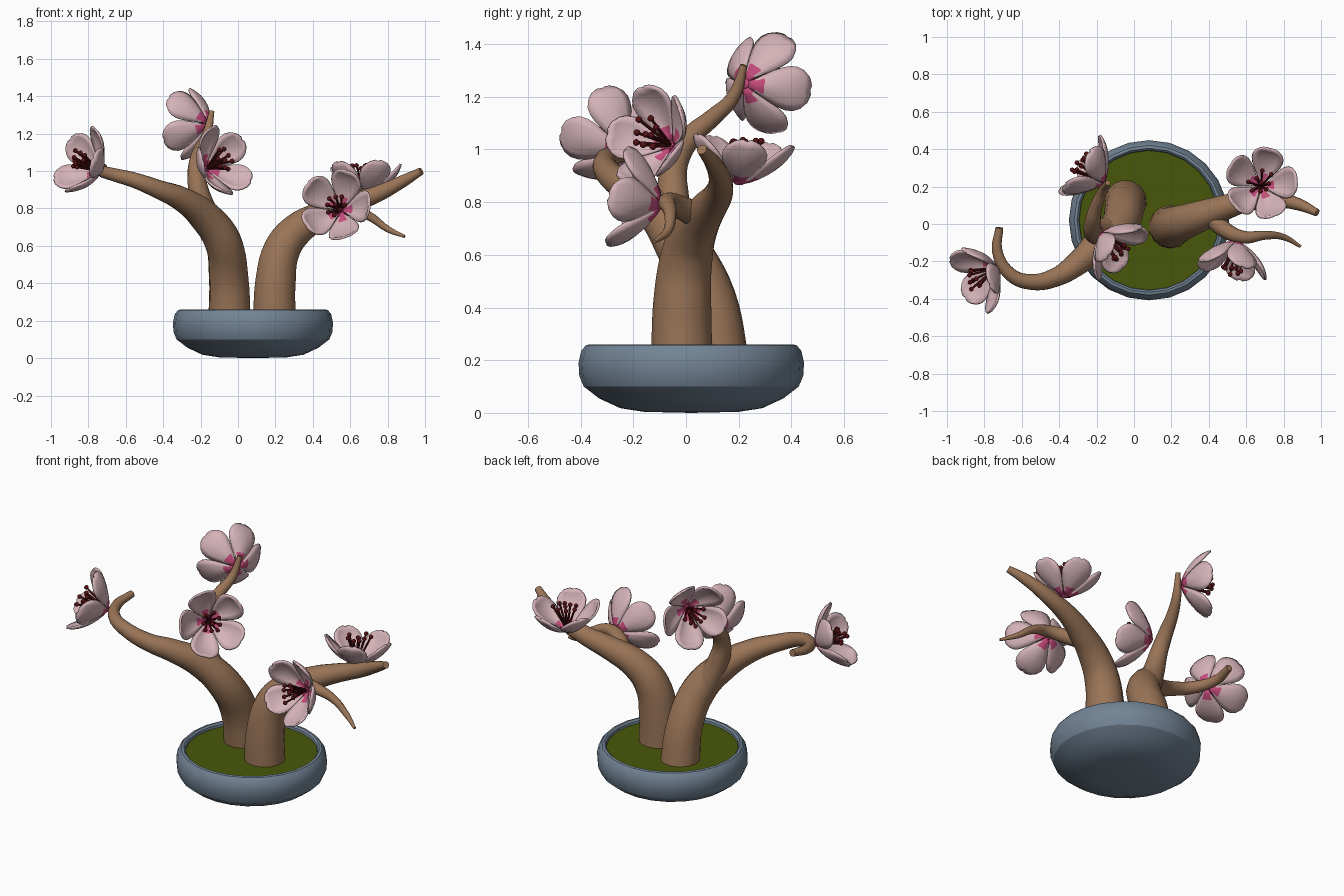
import bpy, bmesh, math, random
from mathutils import Vector, Matrix

random.seed(4)
if "Cube" in bpy.data.objects:
    bpy.data.objects.remove(bpy.data.objects["Cube"])


def material(name, rgb):
    m = bpy.data.materials.new(name)
    m.use_nodes = True
    m.diffuse_color = (*rgb, 1)
    m.node_tree.nodes["Principled BSDF"].inputs["Base Color"].default_value = (*rgb, 1)
    return m


GLAZE = material("blue grey glaze", (.17, .23, .30))
MOSS = material("moss green", (.065, .095, .003))
BARK = material("brown bark", (.32, .175, .095))
PETAL = material("pale pink petal", (.66, .45, .48))
HEART = material("deep pink heart", (.56, .07, .20))
STAMEN = material("dark red stamen", (.09, .006, .008))


def activate(obj):
    bpy.ops.object.select_all(action='DESELECT')
    obj.select_set(True)
    bpy.context.view_layer.objects.active = obj


def smooth(obj, angle=40):
    activate(obj)
    bpy.ops.object.shade_smooth_by_angle(angle=math.radians(angle))


def mesh_object(name, bm, mats):
    me = bpy.data.meshes.new(name)
    bm.to_mesh(me)
    bm.free()
    for m in mats:
        me.materials.append(m)
    obj = bpy.data.objects.new(name, me)
    bpy.context.collection.objects.link(obj)
    return obj


def lathe(name, profile, centre, mat, sides=24):
    bm = bmesh.new()
    pts = [bm.verts.new((r, 0, z)) for r, z in profile]
    edges = [bm.edges.new(p) for p in zip(pts, pts[1:])]
    bmesh.ops.spin(bm, geom=pts + edges, cent=(0, 0, 0), axis=(0, 0, 1),
                   angle=math.tau, steps=sides, use_duplicate=False)
    bmesh.ops.remove_doubles(bm, verts=bm.verts, dist=.0005)
    bmesh.ops.recalc_face_normals(bm, faces=bm.faces)
    obj = mesh_object(name, bm, [mat])
    obj.location = centre
    smooth(obj, 35)


def branch(name, path):
    """Tapering round limb; each point is x, y, z, radius."""
    cu = bpy.data.curves.new(name, 'CURVE')
    cu.dimensions = '3D'
    cu.bevel_depth = 1
    cu.bevel_resolution = 5
    cu.resolution_u = 5
    cu.use_fill_caps = True
    sp = cu.splines.new('BEZIER')
    sp.bezier_points.add(len(path) - 1)
    for bp, (x, y, z, r) in zip(sp.bezier_points, path):
        bp.co = (x, y, z)
        bp.radius = r
        bp.handle_left_type = bp.handle_right_type = 'AUTO'
    cu.materials.append(BARK)
    obj = bpy.data.objects.new(name, cu)
    bpy.context.collection.objects.link(obj)
    activate(obj)
    bpy.ops.object.convert(target='MESH')
    smooth(bpy.context.object, 50)


WIDTHS = [.008, .022, .041, .059, .074, .083, .083, .072, .048]
COLS = 6


def petal_point(row, col):
    u = 2 * col / COLS - 1
    v = row / (len(WIDTHS) - 1)
    # rounded end with a small notch in the middle
    v *= 1 - .07 * u * u - (.035 if col == COLS // 2 else 0)
    radius = .012 + .178 * math.sin(v * 1.4) / math.sin(1.4)
    height = .165 * v ** 1.35
    cup = .025 * u * u * math.sin(math.pi * v)
    return Vector((radius - cup * .6, u * WIDTHS[row], height + cup * .8))


def flower(name, base, axis, spin):
    place = (Matrix.Translation(base)
             @ Vector(axis).to_track_quat('Z', 'Y').to_matrix().to_4x4()
             @ Matrix.Rotation(math.radians(spin), 4, 'Z'))
    # five cupped petals with a star-shaped heart
    bm = bmesh.new()
    for k in range(5):
        turn = Matrix.Rotation(k * math.tau / 5, 4, 'Z')
        grid = [[bm.verts.new(turn @ petal_point(r, c)) for c in range(COLS + 1)]
                for r in range(len(WIDTHS))]
        for r in range(len(WIDTHS) - 1):
            for c in range(COLS):
                f = bm.faces.new((grid[r][c], grid[r + 1][c],
                                  grid[r + 1][c + 1], grid[r][c + 1]))
                middle = abs(c + .5 - COLS / 2) < 2
                f.material_index = int(r < 1 or (r == 1 and middle))
    bmesh.ops.recalc_face_normals(bm, faces=bm.faces)
    petals = mesh_object(name + "_petals", bm, [PETAL, HEART])
    petals.matrix_world = place
    mod = petals.modifiers.new("thickness", 'SOLIDIFY')
    mod.thickness = .012
    mod.offset = 0
    smooth(petals)

    # base button and stamens with round tips
    bm = bmesh.new()
    bmesh.ops.create_icosphere(bm, subdivisions=2, radius=.022,
                               matrix=Matrix.Diagonal((1, 1, .5, 1)))
    button = mesh_object(name + "_heart", bm, [HEART])
    button.matrix_world = place
    smooth(button)
    bm = bmesh.new()
    for k in range(9):
        a = k * math.tau / 8
        lean = 0 if k == 8 else random.uniform(.25, .45)
        d = Vector((math.cos(a) * lean, math.sin(a) * lean, 1)).normalized()
        length = random.uniform(.135, .18)
        rot = d.to_track_quat('Z', 'Y').to_matrix().to_4x4()
        bmesh.ops.create_cone(bm, segments=6, radius1=.006, radius2=.006,
                              depth=length, cap_ends=True,
                              matrix=Matrix.Translation(d * length / 2) @ rot)
        bmesh.ops.create_icosphere(bm, subdivisions=2, radius=.013,
                                   matrix=Matrix.Translation(d * length))
    stamens = mesh_object(name + "_stamens", bm, [STAMEN])
    stamens.matrix_world = place
    smooth(stamens)


# Shallow pot, its creased underside, and soil
POT = (.08, .02, 0)
lathe("pot_base", [(0, 0), (.18, .004), (.27, .018), (.35, .055), (.408, .1)], POT, GLAZE)
lathe("pot_wall", [(.408, .1), (.425, .14), (.428, .19), (.418, .235), (.4, .257),
                   (.385, .26), (.375, .25), (.37, .215), (0, .21)], POT, GLAZE)
lathe("soil", [(0, .235), (.374, .235), (.374, .22)], POT, MOSS)

# Two trunks and their side branches
branch("left_trunk", [(.195, -.015, .2, .117), (.2, -.015, .4, .111), (.235, 0, .58, .1),
                      (.32, .03, .69, .088), (.46, .08, .77, .07), (.6, .12, .825, .056),
                      (.75, .13, .88, .044), (.88, .105, .945, .033), (.98, .06, 1, .02)])
branch("left_twig", [(.4, .06, .74, .05), (.47, -.02, .78, .045), (.58, -.07, .8, .035),
                     (.7, -.06, .76, .024), (.8, -.07, .69, .017), (.89, -.12, .65, .008)])
branch("right_trunk", [(-.045, .125, .2, .114), (-.05, .085, .43, .106), (-.08, -.01, .62, .1),
                       (-.18, -.1, .76, .086), (-.3, -.21, .85, .066), (-.42, -.285, .9, .051),
                       (-.55, -.31, .95, .042), (-.66, -.27, .98, .036), (-.73, -.15, 1, .029),
                       (-.72, -.02, 1.02, .021)])
branch("upper_branch", [(-.12, -.03, .66, .08), (-.19, -.05, .82, .062), (-.22, -.04, .95, .05),
                        (-.22, .02, 1.05, .042), (-.2, .1, 1.12, .034), (-.165, .18, 1.2, .026),
                        (-.14, .22, 1.32, .014)])

# Blossoms: base point, facing direction, spin
flower("outer_right_flower", (-.74, -.235, 1), (-.75, -.42, .4), 0)
flower("top_flower", (-.165, .225, 1.25), (-.75, .55, .03), 45)
flower("middle_flower", (-.17, -.055, 1.015), (.6, -.58, .25), 36)
flower("front_left_flower", (.55, -.1, .79), (-.2, -.95, .2), 0)
flower("outer_left_flower", (.68, .2, .875), (0, .12, .97), 40)
